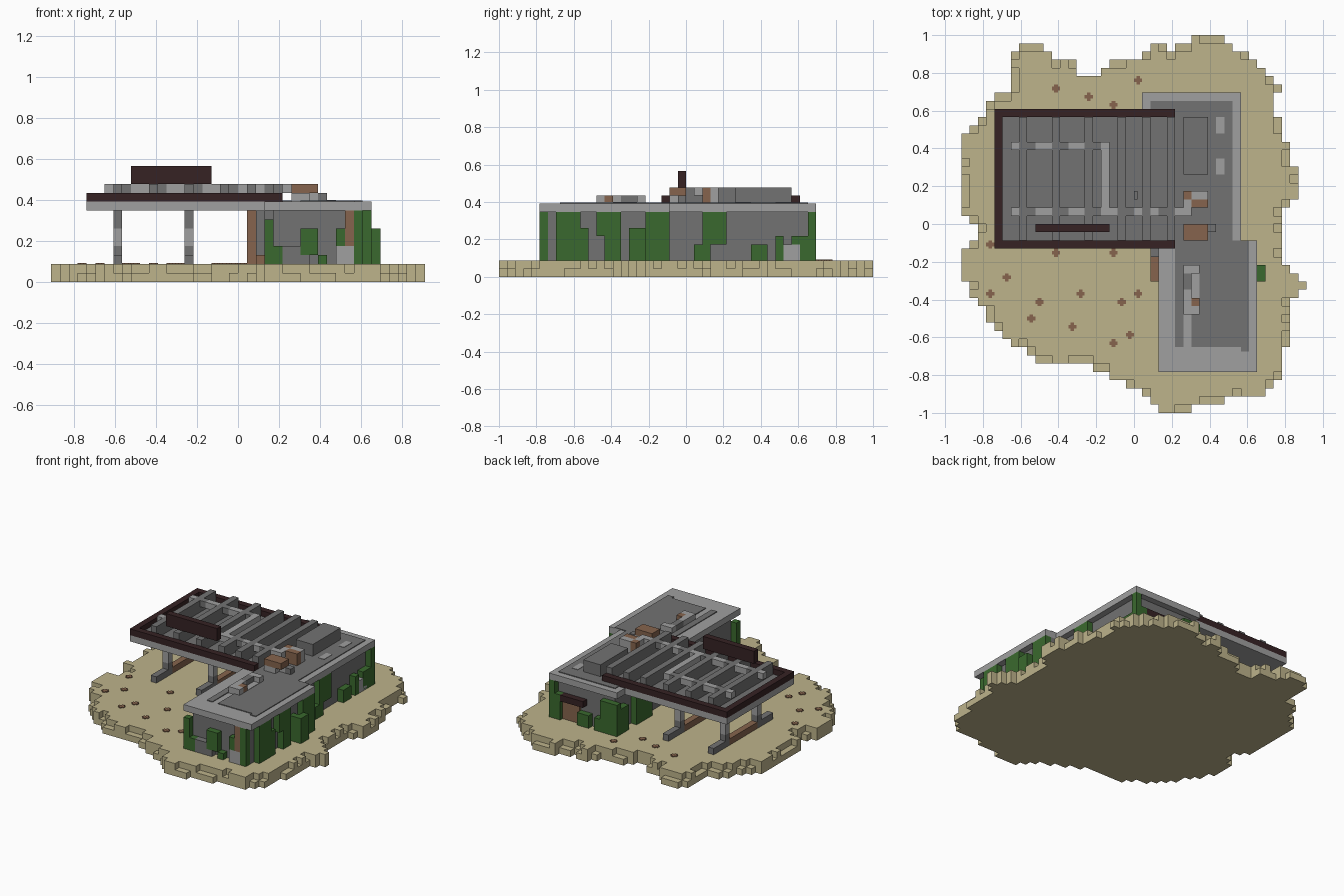
import bpy
import bmesh
import random
from mathutils import Vector

random.seed(4)
CELL = 1 / 23          # every part sits on one block grid
THIN = 0.12            # plate thickness in cells

old = bpy.data.objects.get("Cube")
if old:
    bpy.data.objects.remove(old)


def material(name, rgb):
    linear = [((c / 255 + 0.055) / 1.055) ** 2.4 for c in rgb] + [1]
    mat = bpy.data.materials.new(name)
    mat.use_nodes = True
    mat.diffuse_color = linear
    mat.node_tree.nodes["Principled BSDF"].inputs["Base Color"].default_value = linear
    return mat


SAND = material("sand", (189, 179, 139))
LIGHT = material("light concrete", (160, 160, 160))
GREY = material("grey concrete", (114, 114, 114))
RUST = material("rusty brown", (134, 100, 77))
GREEN = material("vine green", (58, 105, 46))
DARK = material("dark trim", (54, 34, 36))


def part(name, mat, boxes):
    """One object made of boxes given as x, x, y, y, z, z in cells."""
    bm = bmesh.new()
    for x0, x1, y0, y1, z0, z1 in boxes:
        cube = bmesh.ops.create_cube(bm, size=1)["verts"]
        size = Vector((x1 - x0, y1 - y0, z1 - z0))
        middle = Vector((x0 + x1, y0 + y1, z0 + z1)) / 2
        for v in cube:
            v.co = Vector([a * b for a, b in zip(v.co, size)]) + middle
            v.co *= CELL
    mesh = bpy.data.meshes.new(name)
    bm.to_mesh(mesh)
    bm.free()
    mesh.materials.append(mat)
    obj = bpy.data.objects.new(name, mesh)
    bpy.context.collection.objects.link(obj)
    return obj


def plates(name, mat, z, rects):
    part(name, mat, [(*r, z, z + THIN) for r in rects])


# Island: a shoreline rasterised to blocks, upper layer ragged
shore = [(-13, 22), (-11, 22), (-10, 20), (-7, 20), (-7, 18), (-5, 18), (-2, 20), (1, 20),
         (2, 22), (4, 22), (4, 21), (7, 22), (8, 23), (11, 23), (13, 21), (16, 19),
         (18, 17), (17, 14), (18, 12), (19, 9), (20, 5), (20, 3), (18, 1), (18, -4),
         (20, -6), (21, -7), (21, -8), (19, -10), (19, -14), (18, -16), (18, -19),
         (15, -21), (8, -22), (7, -23), (4, -23), (0, -20), (-6, -17), (-11, -17),
         (-13, -15), (-16, -14), (-18, -11), (-20, -8), (-21, -5), (-21, -4),
         (-19, -1), (-21, 2), (-21, 10), (-19, 12), (-17, 16), (-15, 16), (-15, 20)]


def inside(x, y):
    hit = False
    for (ax, ay), (bx, by) in zip(shore, shore[1:] + shore[:1]):
        if (ay > y) != (by > y) and x < ax + (y - ay) * (bx - ax) / (by - ay):
            hit = not hit
    return hit


span = range(-23, 23)
land = {(i, j) for i in span for j in span if inside(i + 0.5, j + 0.5)}
inner = {(i, j) for i, j in land
         if {(i + 1, j), (i - 1, j), (i, j + 1), (i, j - 1)} <= land}
upper = inner | {c for c in sorted(land - inner) if random.random() < 0.4}


def layer(cells, z):
    """Join the cells of each row into runs."""
    runs = []
    for j in span:
        start = None
        for i in range(-23, 24):
            if (i, j) in cells:
                start = i if start is None else start
            elif start is not None:
                runs.append((start, i, j, j + 1, z, z + 1))
                start = None
    return runs


part("island_lower", SAND, layer(land, 0))
part("island_upper", SAND, layer(upper, 1))

# Rusty pebbles lying flat on the sand
pebbles = [(-10, 16), (-6, 15), (-3, 14), (0, 17), (-18, -9), (-16, -7), (-13, -12),
           (-12, -10), (-10, -4), (-8, -13), (-7, -9), (-3, -4), (-2, -10), (0, -9),
           (-3, -15), (-1, -14), (-18, -3)]
spots = []
for x, y in pebbles:
    spots += [(x, x + 1, y + 0.28, y + 0.72), (x + 0.28, x + 0.72, y, y + 1)]
plates("pebbles", RUST, 2, spots)

# Main buildings and roofs
part("rear_building", GREY, [(2, 12, -2, 15, 2, 8)])
part("front_building", GREY, [(4, 14, -17, -2, 2, 8)])
part("roof_slabs", LIGHT, [(1, 13, -2, 16, 8, 9), (3, 15, -18, -2, 8, 9)])
part("canopy_slab", LIGHT, [(-17, 1, -3, 14, 8, 9), (1, 5, -3, -2, 8, 9)])
plates("roof_surface", GREY, 9, [
    (-16, 5, -2, 13), (2, 12, 14, 15), (5, 12, -2, 14), (5, 14, -3, -2),
    (5, 6, -15, -3), (6, 7, -6, -3), (7, 14, -15, -3), (13, 14, -15.5, -15)])
plates("roof_light_patches", LIGHT, 9 + THIN / 2,
       [(10, 11, y, y + 2) for y in (6, 11)] + [(6, 8, -11, -5)])

# Canopy edging, cross beams and pipes
part("canopy_trim", DARK, [(-17, -16, -3, 14, 9, 10),
                           (-16, 5, -3, -2, 9, 10), (-16, 5, 13, 14, 9, 10)])
beam_x = (-14, -10, -6, -2, 1, 4)
part("canopy_beams", GREY, [(x, x + 1, -2, 13, 9, 11) for x in beam_x])
pipe_rows = [(1, -15, 7), (9, -15, -4)]
pipe_cells = [(x, x + 1, y, y + 1, 10, 11) for y, a, b in pipe_rows
              for x in range(a, b) if x not in beam_x]
part("roof_pipes", GREY, [c for c in pipe_cells if c[0] % 4 == 3])
part("roof_pipes_light", LIGHT,
     [c for c in pipe_cells if c[0] % 4 != 3] + [(-4, -3, 1, 10, 10, 11)])
part("sign_board", DARK, [(-12, -3, -1, 0, 11, 13)])

# Rooftop equipment
part("vent_unit", GREY, [(6, 9, 6, 13, 9, 11)])
part("roof_hatch", GREY, [(0, 0.4, 3, 4, 9, 9.4)])
part("rusty_units", RUST, [(6, 9, -2, 0, 10, 11), (6, 7, 3, 4, 9, 11),
                           (7, 9, 2, 3, 9, 11), (7, 8, -10, -9, 9, 10)])
part("unit_bases", LIGHT, [(6, 8, -2, 0, 9, 10), (8, 9, -1, 0, 9, 10),
                           (7, 9, 3, 4, 9, 11), (6, 7, 2, 3, 9, 11),
                           (6, 8, -11, -10, 9, 10), (6, 7, -10, -8, 9, 10),
                           (6, 8, -6, -5, 9, 10)])
part("unit_boxes", GREY, [(9, 10, -1, 0, 9, 10), (6, 7, -8, -6, 9, 10)])

# Canopy supports: long foot, two posts and stepped brackets
for side, x in (("outer", -14), ("inner", -6)):
    end = x + 1
    part(side + "_foot", GREY, [(x, end, -2, 2, 2, 3), (x, end, 9, 13, 2, 3)])
    part(side + "_foot_middle", RUST, [(x, end, 2, 9, 2, 3)])
    part(side + "_posts", GREY,
         [(x, end, y, y + 1, a, b) for y in (1, 9) for a, b in ((3, 4), (6, 8))]
         + [(x, end, 2, 3, 6, 8), (x, end, 8, 9, 6, 8), (x, end, 3, 8, 7, 8)])
    part(side + "_posts_light", LIGHT, [(x, end, y, y + 1, 4, 6) for y in (1, 9)])

# Doors, corner posts and wall details
part("rear_door", RUST, [(8, 11, 15, 15.4, 2, 5)])
part("rear_awning", DARK, [(7, 11, 15, 16, 5, 6)])
part("corner_posts", RUST, [(1, 2, -2, -1, 2, 8), (12, 13, -18, -17, 4, 8)])
part("side_bench", RUST, [(2, 3, -7, -4, 2, 3)])
part("side_pillar", GREY, [(2, 3, -4, -2, 2, 8)])
part("wall_rubble", LIGHT, [(11, 13, -18, -17, 2, 4), (12, 13, 12, 14, 2, 4)])
part("front_step", GREY, [(5, 7, -18, -17, 2, 4), (7, 8, -18, -17, 2, 3)])

# Vines: each wall lists start, end, bottom and top along it
right_front = [(-16, -13, 2, 8), (-13, -12, 2, 6), (-11, -10, 5, 8), (-10, -8, 2, 8),
               (-7, -6, 2, 6), (-6, -5, 2, 5), (-5, -2, 2, 8)]
right_rear = [(1, 2, 2, 4), (2, 5, 4, 8), (2, 3, 2, 4), (8, 10, 2, 4),
              (11, 12, 2, 5), (13, 15, 2, 5), (15, 16, 2, 8)]
front_wall = [(3, 4, 2, 7), (4, 5, 2, 4), (7, 9, 3, 6), (9, 10, 2, 3),
              (11, 12, 4, 6), (13, 14, 2, 8)]
rear_wall = [(11, 12, 2, 6), (6, 8, 2, 4), (1, 4, 2, 7), (4, 5, 2, 4)]
left_wall = [(13, 15, 2, 6), (8, 11, 2, 8), (7, 8, 2, 5), (-1, 0, 7, 8)]
part("right_front_vines", GREEN, [(14, 15, *v) for v in right_front])
part("right_rear_vines", GREEN, [(12, 13, *v) for v in right_rear])
part("left_vines", GREEN, [(1, 2, *v) for v in left_wall])
part("front_vines", GREEN, [(a, b, -18, -17, *h) for a, b, *h in front_wall])
part("rear_vines", GREEN, [(a, b, 15, 16, *h) for a, b, *h in rear_wall])
part("side_bush", GREEN, [(15, 16, -7, -5, 2, 6)])
